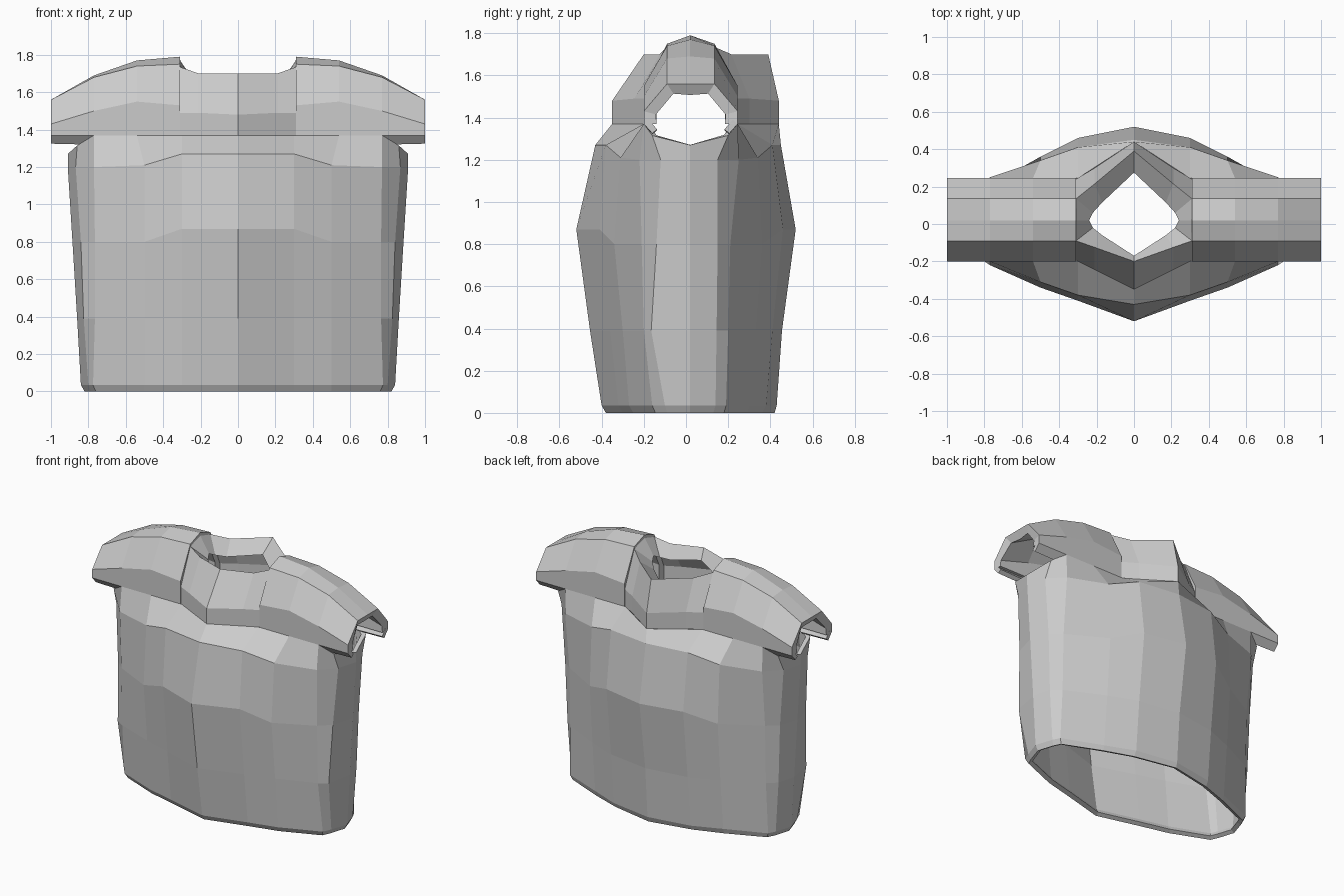
import bpy


def shell(name, rows, thick=0.0):
    """Quad grid for the +x half (rows run upward/backward), mirrored and thickened inward."""
    n = len(rows[0])
    verts = [p for row in rows for p in row]
    faces = [(r * n + c, r * n + c + 1, (r + 1) * n + c + 1, (r + 1) * n + c)
             for r in range(len(rows) - 1) for c in range(n - 1)]
    me = bpy.data.meshes.new(name)
    me.from_pydata(verts, [], faces)
    ob = bpy.data.objects.new(name, me)
    bpy.context.collection.objects.link(ob)
    m = ob.modifiers.new("mirror", 'MIRROR')
    m.use_clip = True
    m.merge_threshold = 0.001
    if thick:
        s = ob.modifiers.new("thickness", 'SOLIDIFY')
        s.thickness = thick
        s.offset = -1
    return ob


# Torso: each row is (x list, z list, front y list, back y list), centre to side corner
ROWS = [
    ((0, .30, .50, .76, .785), (0,) * 5,
     (-.38, -.30, -.25, -.145, -.09), (.42, .36, .29, .18, .13)),
    ((0, .30, .50, .775, .80), (.035,) * 5,
     (-.40, -.32, -.27, -.16, -.10), (.43, .38, .30, .19, .14)),
    ((0, .30, .50, .765, .825), (.39,) * 5,
     (-.455, -.36, -.30, -.20, -.165), (.455, .41, .33, .20, .145)),
    ((0, .30, .50, .765, .84), (.87, .87, .80, .80, .80),
     (-.52, -.41, -.34, -.21, -.14), (.52, .46, .36, .21, .15)),
    ((0, .30, .50, .77, .868), (1.27, 1.27, 1.21, 1.20, 1.20),
     (-.43, -.38, -.31, -.22, -.12), (.45, .41, .34, .25, .15)),
    ((0, .30, .54, .77, .86), (1.37, 1.37, 1.37, 1.37, 1.315),
     (-.35, -.20, -.20, -.20, -.16), (.44, .245, .245, .245, .20)),
]
SIDE = [(.82, 0), (.84, .035), (.86, .39), (.885, .80), (.91, 1.20), (.91, 1.27)]
torso = []
for (xs, zs, yf, yb), (sx, sz) in zip(ROWS, SIDE):
    front = list(zip(xs, yf, zs))
    back = list(zip(xs, yb, zs))[::-1]
    torso.append(front + [(sx, .02, sz)] + back)
shell("torso", torso, 0.03)

# Sleeves: arched section at each station (x, side height, shoulder height, ridge height)
STATIONS = [(.31, 1.53, 1.75, 1.79), (.54, 1.55, 1.74, 1.77),
            (.77, 1.50, 1.68, 1.69), (1.0, 1.43, 1.56, 1.56)]
arches = [[(x, -.20, 1.37), (x, -.20, a), (x, -.09, b), (x, .02, c),
           (x, .135, b), (x, .245, a), (x, .245, 1.37)] for x, a, b, c in STATIONS]
shell("sleeve", list(zip(*arches)), 0.06)

# Turned-in lips under the sleeve ends
shell("sleeve_front_lip", [[(.80, -.16, 1.32), (1, -.16, 1.325)],
                           [(.77, -.20, 1.37), (1, -.20, 1.37)]], 0.03)
shell("sleeve_back_lip", [[(.77, .245, 1.37), (1, .245, 1.37)],
                          [(.80, .205, 1.32), (1, .205, 1.325)]], 0.03)

# Collar panels between the sleeves
shell("collar_front", [[(0, -.35, 1.37), (.21, -.245, 1.37), (.31, -.195, 1.37)],
                       [(0, -.35, 1.48), (.21, -.245, 1.49), (.31, -.195, 1.49)],
                       [(0, -.20, 1.70), (.21, -.125, 1.70), (.31, -.09, 1.735)]])
shell("collar_back", [[(.31, .24, 1.37), (.21, .30, 1.37), (0, .44, 1.37)],
                      [(.31, .24, 1.49), (.21, .30, 1.49), (0, .44, 1.48)],
                      [(.31, .135, 1.735), (.21, .215, 1.70), (0, .39, 1.70)]])

# Funnel-shaped neck opening
shell("neck_opening", [
    [(0, -.20, 1.70), (.21, -.125, 1.70), (.31, -.09, 1.735), (.31, .02, 1.77),
     (.31, .135, 1.735), (.21, .215, 1.70), (0, .39, 1.70)],
    [(0, -.17, 1.62), (.17, -.06, 1.62), (.22, -.02, 1.64), (.24, .02, 1.66),
     (.22, .06, 1.64), (.17, .115, 1.62), (0, .275, 1.62)]])
